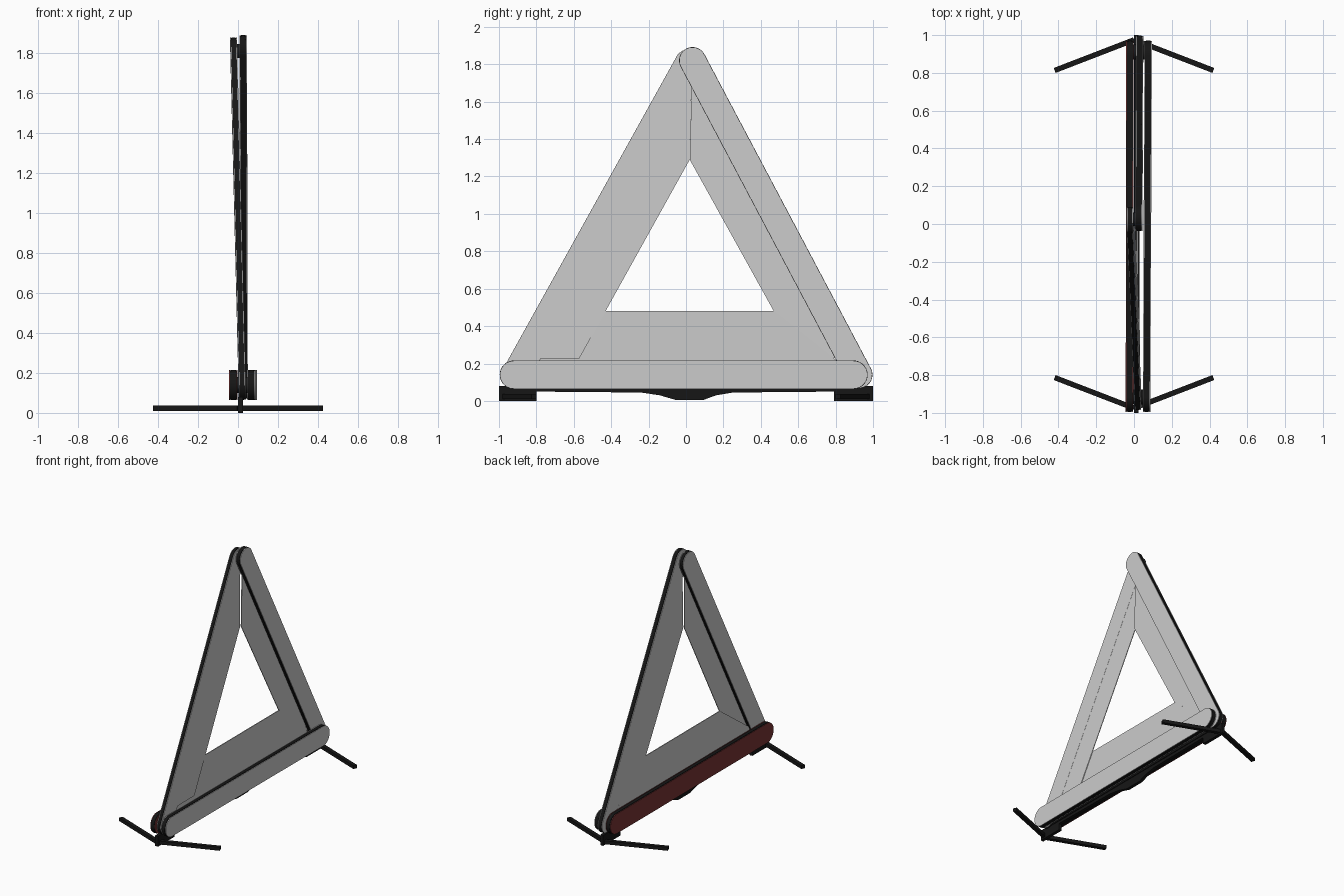
import bpy, bmesh
from math import pi, sin, cos, atan2
from mathutils import Matrix

if "Cube" in bpy.data.objects:
    bpy.data.objects.remove(bpy.data.objects["Cube"])


def material(name, color):
    m = bpy.data.materials.new(name)
    m.diffuse_color = (*color, 1)
    m.use_nodes = True
    m.node_tree.nodes["Principled BSDF"].inputs["Base Color"].default_value = m.diffuse_color
    return m


black = material("black plastic", (0.008, 0.008, 0.008))
red = material("dark red", (0.19, 0.035, 0.035))


def finish(name, bm, mat=None):
    bmesh.ops.recalc_face_normals(bm, faces=bm.faces)
    me = bpy.data.meshes.new(name)
    bm.to_mesh(me)
    bm.free()
    ob = bpy.data.objects.new(name, me)
    bpy.context.collection.objects.link(ob)
    if mat:
        me.materials.append(mat)
    return ob


def smooth(ob):
    bpy.ops.object.select_all(action='DESELECT')
    ob.select_set(True)
    bpy.context.view_layer.objects.active = ob
    bpy.ops.object.shade_smooth_by_angle()


def slab(name, outline, depth, x0, x1, mat=None):
    """Side-view (y, z) outline given thickness along x, following depth(y, z)."""
    bm = bmesh.new()
    a, b = ([bm.verts.new((depth(y, z) + off, y, z)) for y, z in outline]
            for off in (x0, x1))
    bm.faces.new(a)
    bm.faces.new(b[::-1])
    n = len(a)
    for i in range(n):
        bm.faces.new((a[i], a[(i + 1) % n], b[(i + 1) % n], b[i]))
    return finish(name, bm, mat)


def stadium(p, q, r, n=20):
    t = atan2(q[1] - p[1], q[0] - p[0])
    pts = []
    for c, start in ((q, t - pi / 2), (p, t + pi / 2)):
        pts += [(c[0] + r * cos(start + pi * i / n), c[1] + r * sin(start + pi * i / n))
                for i in range(n + 1)]
    return pts


def ramp(p, q, xp, xq):
    """Linear x position between the two ends of a bar."""
    dy, dz = q[0] - p[0], q[1] - p[1]
    d2 = dy * dy + dz * dz
    return lambda y, z: xp + (xq - xp) * ((y - p[0]) * dy + (z - p[1]) * dz) / d2


def bar(name, p, q, r, xp, xq, half, face=None):
    """Round-ended black housing with a thin reflector on each face."""
    d = ramp(p, q, xp, xq)
    smooth(slab(name + "_housing", stadium(p, q, r - 0.002), d, -half + 0.003, half - 0.003, black))
    smooth(slab(name + "_rim", stadium(p, q, r + 0.001), d, -half * 0.55, half * 0.55, black))
    for tag, s in (("outer", 1), ("inner", -1)):
        lo, hi = sorted((s * (half - 0.004), s * half))
        smooth(slab(f"{name}_{tag}_reflector", stadium(p, q, r), d, lo, hi, face))
    return d


# Side arms and the two base bars
left = bar("left_arm", (-0.91, 0.14), (0.015, 1.805), 0.074, 0.02, -0.021, 0.017)
right = bar("right_arm", (0.925, 0.14), (0.035, 1.82), 0.071, 0.03, 0.026, 0.019)
bar("base_bar_front", (-0.92, 0.14), (0.895, 0.14), 0.075, 0.067, 0.075, 0.02)
bar("base_bar_back", (-0.92, 0.14), (0.895, 0.14), 0.075, -0.024, -0.022, 0.02, red)

# Thin fluorescent plates along the inside of each side
slab("left_plate", [(0.0, 1.72), (0.03, 1.69), (0.02, 1.29), (-0.57, 0.228), (-0.82, 0.228)],
     left, 0.011, 0.016)
slab("right_plate", [(0.05, 1.72), (0.03, 1.68), (0.02, 1.29), (0.608, 0.23), (0.83, 0.23)],
     right, -0.018, -0.013)
slab("base_plate", [(-0.8, 0.1), (0.82, 0.1), (0.80, 0.22), (0.47, 0.48), (-0.43, 0.48), (-0.79, 0.22)],
     lambda y, z: 0.0, 0.014, 0.02)

# Stand rail with a centre foot and end feet
slab("stand_rail", [(-1, 0), (-0.8, 0), (-0.8, 0.05), (-0.24, 0.045), (-0.14, 0.03), (-0.05, 0.004),
                    (0.09, 0.004), (0.16, 0.03), (0.25, 0.045), (0.79, 0.05), (0.79, 0), (1, 0),
                    (1, 0.08), (-1, 0.08)],
     lambda y, z: 0.012, -0.012, 0.012, black)
slab("rail_spine", [(-0.9, 0.07), (0.9, 0.07), (0.9, 0.12), (-0.9, 0.12)],
     lambda y, z: 0.012, -0.01, 0.018, black)


# Pivot pins through the three corners
def pin(name, y, z, x0, x1, r):
    bm = bmesh.new()
    bmesh.ops.create_cone(bm, cap_ends=True, segments=24, radius1=r, radius2=r, depth=x1 - x0,
                          matrix=Matrix.Translation(((x0 + x1) / 2, y, z)) @ Matrix.Rotation(pi / 2, 4, 'Y'))
    smooth(finish(name, bm, black))


pin("left_pivot", -0.915, 0.14, -0.03, 0.07, 0.04)
pin("right_pivot", 0.91, 0.14, -0.03, 0.07, 0.04)
pin("top_pivot", 0.025, 1.812, -0.03, 0.03, 0.035)

# Four splayed legs
for sx, xn in ((-1, "left"), (1, "right")):
    for sy, yn in ((-1, "front"), (1, "back")):
        x0, y0, x1, y1 = 0.0, sy * 0.975, sx * 0.42, sy * 0.813
        dx, dy = x1 - x0, y1 - y0
        length = (dx * dx + dy * dy) ** 0.5
        m = (Matrix.Translation(((x0 + x1) / 2, (y0 + y1) / 2, 0.023))
             @ Matrix.Rotation(atan2(dy, dx), 4, 'Z')
             @ Matrix.Diagonal((length, 0.028, 0.026, 1)))
        bm = bmesh.new()
        bmesh.ops.create_cube(bm, size=1, matrix=m)
        finish(f"leg_{yn}_{xn}", bm, black)
